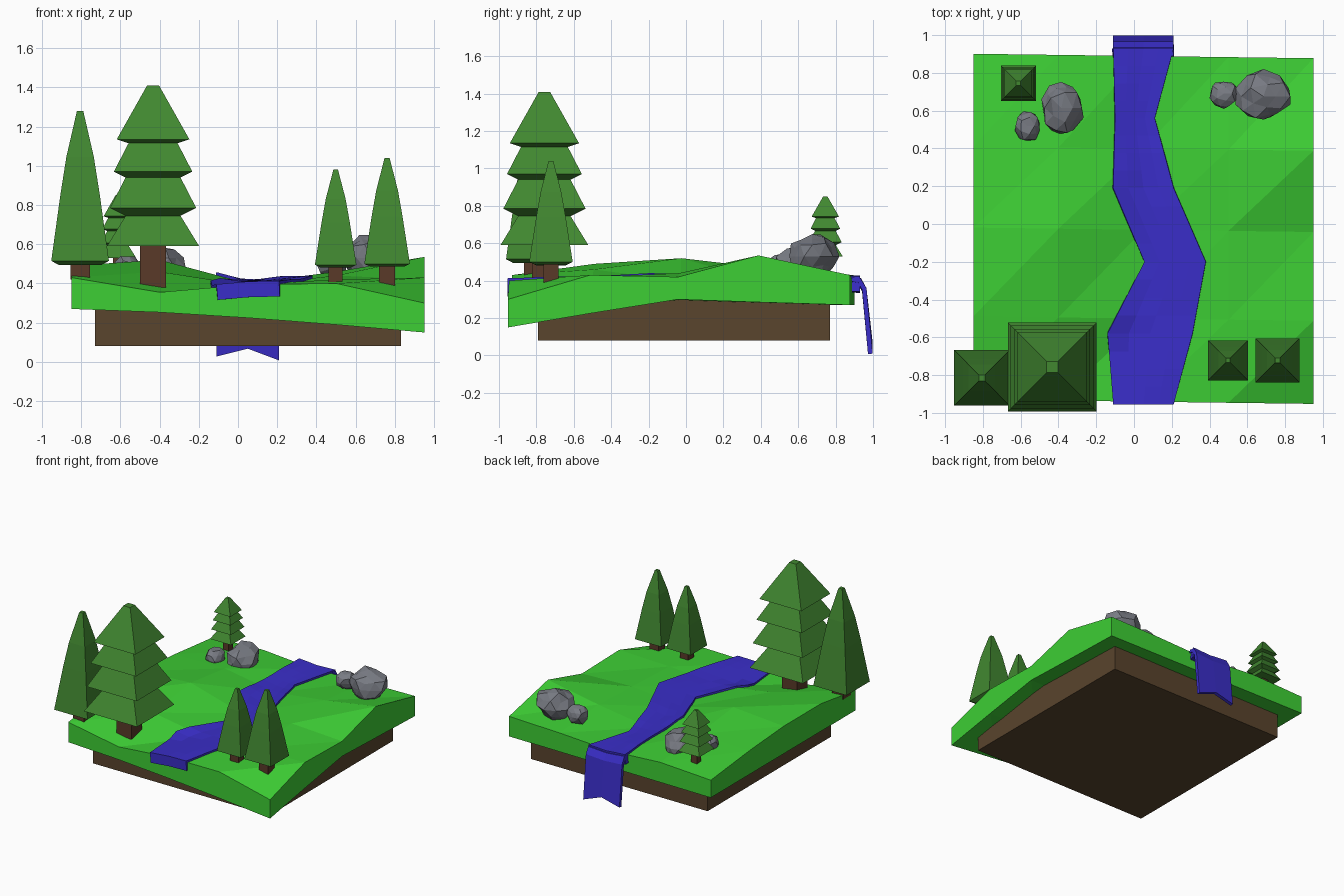
import bpy, bmesh, random
from mathutils import Vector, Matrix
from mathutils.bvhtree import BVHTree

cube = bpy.data.objects.get("Cube")
if cube:
    bpy.data.objects.remove(cube, do_unlink=True)


def material(name, r, g, b):
    mat = bpy.data.materials.new(name)
    mat.use_nodes = True
    mat.diffuse_color = (r, g, b, 1)
    bsdf = next(n for n in mat.node_tree.nodes if n.type == 'BSDF_PRINCIPLED')
    bsdf.inputs["Base Color"].default_value = (r, g, b, 1)
    return mat


GRASS = material("grass green", 0.047, 0.62, 0.035)
NEEDLE = material("needle green", 0.053, 0.245, 0.03)
BARK = material("bark brown", 0.10, 0.042, 0.022)
SOIL = material("soil brown", 0.10, 0.058, 0.026)
WATER = material("water blue", 0.042, 0.027, 0.58)
STONE = material("stone grey", 0.19, 0.2, 0.23)


def finish(name, bm, mat):
    bmesh.ops.recalc_face_normals(bm, faces=bm.faces)
    mesh = bpy.data.meshes.new(name)
    bm.to_mesh(mesh)
    bm.free()
    mesh.materials.append(mat)
    obj = bpy.data.objects.new(name, mesh)
    bpy.context.collection.objects.link(obj)
    return obj


def box(name, lo, hi, mat):
    bm = bmesh.new()
    lo, hi = Vector(lo), Vector(hi)
    bmesh.ops.create_cube(bm, size=1, matrix=Matrix.Translation((lo + hi) / 2)
                          @ Matrix.Diagonal((*(hi - lo), 1)))
    return finish(name, bm, mat)


def sheet(bm, rows):
    """Join rows of points into a quad sheet and return its vertices."""
    grid = [[bm.verts.new(p) for p in row] for row in rows]
    for a, b in zip(grid, grid[1:]):
        for i in range(len(a) - 1):
            bm.faces.new((a[i], a[i + 1], b[i + 1], b[i]))
    return grid


# Ground slab: uneven top and a warped underside
xs = [-0.85, -0.4, 0.05, 0.5, 0.95]
ys = [-0.94, -0.5, -0.03, 0.4, 0.89]
tops = [[0.43, 0.355, 0.395, 0.40, 0.30],
        [0.49, 0.46, 0.39, 0.42, 0.43],
        [0.49, 0.52, 0.40, 0.44, 0.42],
        [0.46, 0.47, 0.40, 0.46, 0.535],
        [0.41, 0.43, 0.40, 0.42, 0.43]]
dips = [-0.12, -0.045, 0.03, 0.015, 0.0]


def ground_rows(height):
    return [[(x, y - 0.013 * x, height(i, j)) for i, x in enumerate(xs)]
            for j, y in enumerate(ys)]


bm = bmesh.new()
top = sheet(bm, ground_rows(lambda i, j: tops[j][i]))
low = sheet(bm, ground_rows(lambda i, j: 0.27 + dips[j] * (i / 4) ** 1.4))


def rim(g):
    return g[0] + [r[-1] for r in g[1:]] + g[-1][-2::-1] + [r[0] for r in g[-2:0:-1]]


a, b = rim(top), rim(low)
for k in range(len(a)):
    n = (k + 1) % len(a)
    bm.faces.new((a[k], a[n], b[n], b[k]))
bmesh.ops.triangulate(bm, faces=bm.faces)
surface = BVHTree.FromBMesh(bm)
finish("ground", bm, GRASS)

# Soil block underneath
box("soil_base", (-0.73, -0.79, 0.08), (0.83, 0.77, 0.3), SOIL)


def ground_z(x, y):
    y = max(-0.92, min(0.87, y))
    return surface.ray_cast(Vector((x, y, 2)), Vector((0, 0, -1)))[0].z


def thicken(obj, depth):
    mod = obj.modifiers.new("thickness", 'SOLIDIFY')
    mod.thickness = depth
    mod.offset = -1


# River: winding banks (y, x of each bank) laid over the ground
banks = [(-0.955, -0.11, 0.21), (-0.58, -0.14, 0.31), (-0.2, 0.055, 0.38),
         (0.19, -0.11, 0.21), (0.56, -0.1, 0.11), (0.93, -0.11, 0.21)]
rows, steps = [], 4
for p, q in zip(banks, banks[1:]):
    for s in range(steps + (q is banks[-1])):
        y, l, r = (u + (v - u) * s / steps for u, v in zip(p, q))
        row = [(l + (r - l) * k / 4, y) for k in range(5)]
        rows.append([(x, yy, ground_z(x, yy) + 0.015) for x, yy in row])
bm = bmesh.new()
sheet(bm, rows)
thicken(finish("river", bm, WATER), 0.08)

# Waterfall: hanging sheet with a notched lower end
bm = bmesh.new()
fall = [(0.89, 0.42, 0.41, 0.42), (0.935, 0.415, 0.40, 0.41),
        (0.965, 0.36, 0.35, 0.36), (0.998, 0.03, 0.07, 0.01)]
sheet(bm, [[(x, y, z) for x, z in zip((-0.11, 0.05, 0.21), zs)] for y, *zs in fall])
thicken(finish("waterfall", bm, WATER), 0.025)


# Square trees: profile of (half width, height above foliage base)
def tree(name, x, y, base, profile, wide, tall, trunk, foot):
    bm = bmesh.new()
    rings = []
    for h, z in profile:
        h *= wide
        rings.append([bm.verts.new((x + h * sx, y + h * sy, base + z * tall))
                      for sx, sy in ((-1, -1), (1, -1), (1, 1), (-1, 1))])
    for a, b in zip(rings, rings[1:]):
        for k in range(4):
            n = (k + 1) % 4
            bm.faces.new((a[k], a[n], b[n], b[k]))
    bm.faces.new(rings[0])
    bm.faces.new(rings[-1])
    finish(name + "_foliage", bm, NEEDLE)
    box(name + "_trunk", (x - trunk, y - trunk, foot),
        (x + trunk, y + trunk, base + 0.02), BARK)


tiered = [(0.03, 0.82), (0.185, 0.545), (0.125, 0.525), (0.2, 0.38), (0.14, 0.35),
          (0.22, 0.195), (0.14, 0.155), (0.235, 0.0)]
spire = [(0.016, 0.765), (0.07, 0.53), (0.1, 0.34), (0.147, 0.0), (0.11, -0.02)]

tree("tall_pine", -0.433, -0.757, 0.59, tiered, 1, 1, 0.066, 0.38)
tree("small_pine", -0.612, 0.745, 0.53, tiered, 0.395, 0.39, 0.026, 0.41)
tree("large_spire_tree", -0.805, -0.815, 0.515, spire, 1, 1, 0.05, 0.42)
tree("short_spire_tree", 0.498, -0.722, 0.495, spire, 0.72, 0.635, 0.036, 0.38)
tree("medium_spire_tree", 0.76, -0.722, 0.5, spire, 0.79, 0.706, 0.041, 0.34)


# Faceted boulders
def rock(name, centre, size, seed):
    rng = random.Random(seed)
    bm = bmesh.new()
    bmesh.ops.create_icosphere(bm, subdivisions=2, radius=1)
    for v in bm.verts:
        v.co *= rng.uniform(0.82, 1.1)
    bm.transform(Matrix.Translation(centre) @ Matrix.Diagonal((*size, 1)))
    finish(name, bm, STONE)


rock("right_boulder", (-0.385, 0.615, 0.48), (0.115, 0.155, 0.11), 1)
rock("right_stone", (-0.565, 0.52, 0.475), (0.072, 0.085, 0.07), 2)
rock("left_boulder", (0.685, 0.675, 0.53), (0.145, 0.135, 0.125), 3)
rock("left_stone", (0.475, 0.69, 0.5), (0.08, 0.075, 0.075), 4)
